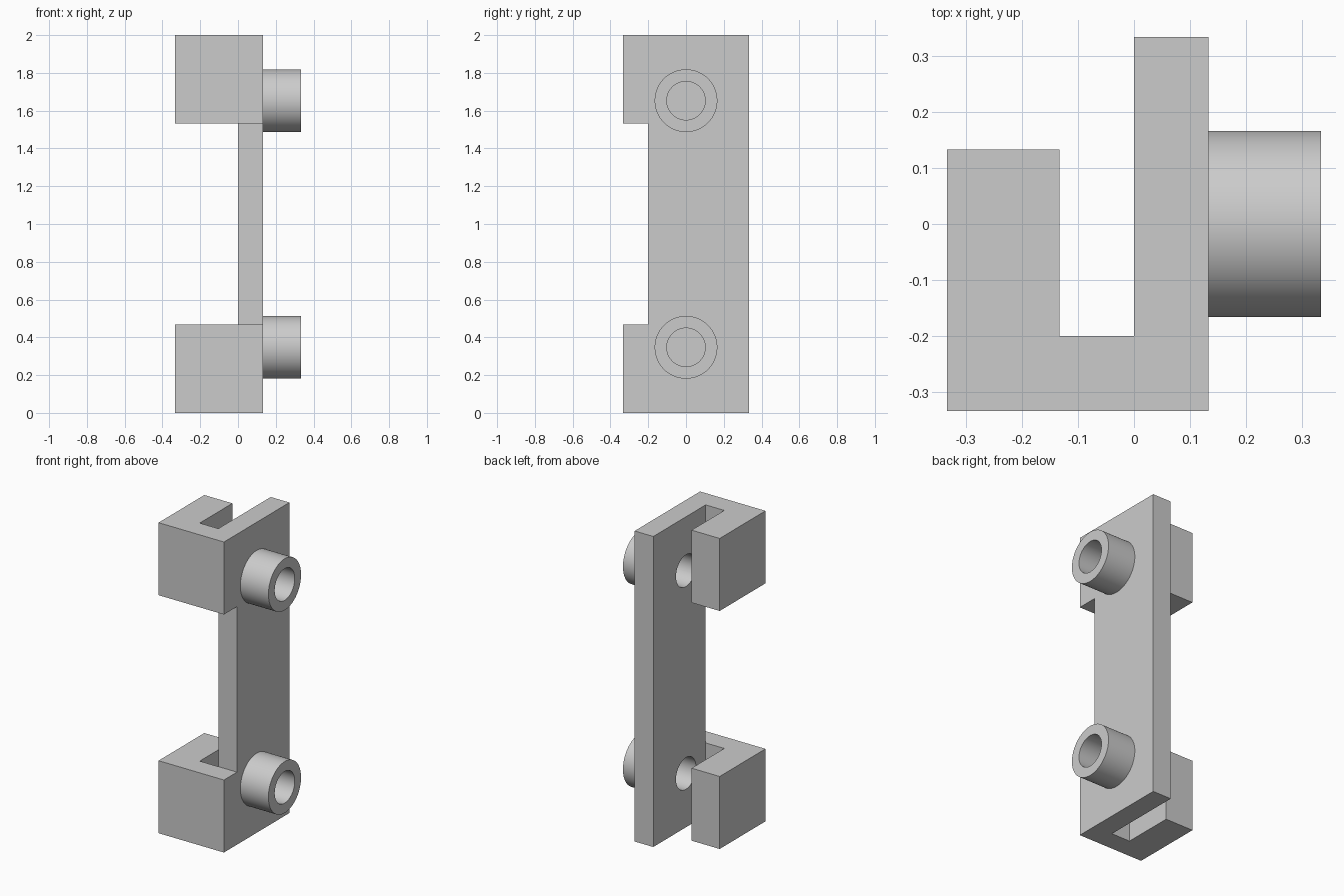
import bpy
import bmesh
from math import radians
from mathutils import Matrix, Vector

cube = bpy.data.objects.get("Cube")
if cube:
    bpy.data.objects.remove(cube, do_unlink=True)

HEIGHT = 2.0
HALF = 0.333          # half width and half depth of the whole part
PLATE = 0.133         # plate thickness
HOOK = 0.467          # height of each hook
BOSS_Z = 0.347        # boss distance from each end

grey = bpy.data.materials.new("light grey")
grey.use_nodes = True
colour = (0.6, 0.6, 0.6, 1)
grey.diffuse_color = colour
grey.node_tree.nodes["Principled BSDF"].inputs["Base Color"].default_value = colour


def make_object(name, bm):
    bmesh.ops.recalc_face_normals(bm, faces=bm.faces)
    mesh = bpy.data.meshes.new(name)
    bm.to_mesh(mesh)
    bm.free()
    mesh.materials.append(grey)
    obj = bpy.data.objects.new(name, mesh)
    bpy.context.collection.objects.link(obj)
    return obj


def prism(name, outline, low, high):
    """Extrude an xy outline upward."""
    bm = bmesh.new()
    face = bm.faces.new([bm.verts.new((x, y, low)) for x, y in outline])
    top = bmesh.ops.extrude_face_region(bm, geom=[face])["geom"]
    verts = [v for v in top if isinstance(v, bmesh.types.BMVert)]
    bmesh.ops.translate(bm, verts=verts, vec=Vector((0, 0, high - low)))
    return make_object(name, bm)


def rod(name, radius, start, end, z):
    """Solid cylinder lying along x."""
    bm = bmesh.new()
    place = Matrix.Translation(((start + end) / 2, 0, z)) @ Matrix.Rotation(radians(90), 4, "Y")
    bmesh.ops.create_cone(bm, cap_ends=True, segments=64, radius1=radius,
                          radius2=radius, depth=end - start, matrix=place)
    return make_object(name, bm)


def combine(target, tool, operation):
    mod = target.modifiers.new(operation.lower(), "BOOLEAN")
    mod.operation = operation
    mod.solver = "EXACT"
    mod.object = tool
    bpy.context.view_layer.objects.active = target
    bpy.ops.object.modifier_apply(modifier=mod.name)
    bpy.data.objects.remove(tool, do_unlink=True)


# Bracket: hooked channel along the full height
bracket = prism("bracket", [
    (-HALF, -HALF), (PLATE, -HALF), (PLATE, HALF), (0, HALF),
    (0, -0.2), (-PLATE, -0.2), (-PLATE, PLATE), (-HALF, PLATE)], 0, HEIGHT)

# Middle cutaway leaves only the plate between the two hooks
cutaway = prism("cutaway", [
    (-0.5, -0.5), (0.5, -0.5), (0.5, -0.2), (0, -0.2), (0, 0.5), (-0.5, 0.5)],
    HOOK, HEIGHT - HOOK)
combine(bracket, cutaway, "DIFFERENCE")

# Round bosses with bores running through the plate
for z in (BOSS_Z, HEIGHT - BOSS_Z):
    combine(bracket, rod("boss", 0.166, 0.06, HALF, z), "UNION")
    combine(bracket, rod("bore", 0.102, -0.06, 0.5, z), "DIFFERENCE")

bpy.ops.object.select_all(action="DESELECT")
bracket.select_set(True)
bpy.context.view_layer.objects.active = bracket
bpy.ops.object.shade_smooth_by_angle(angle=radians(30))
